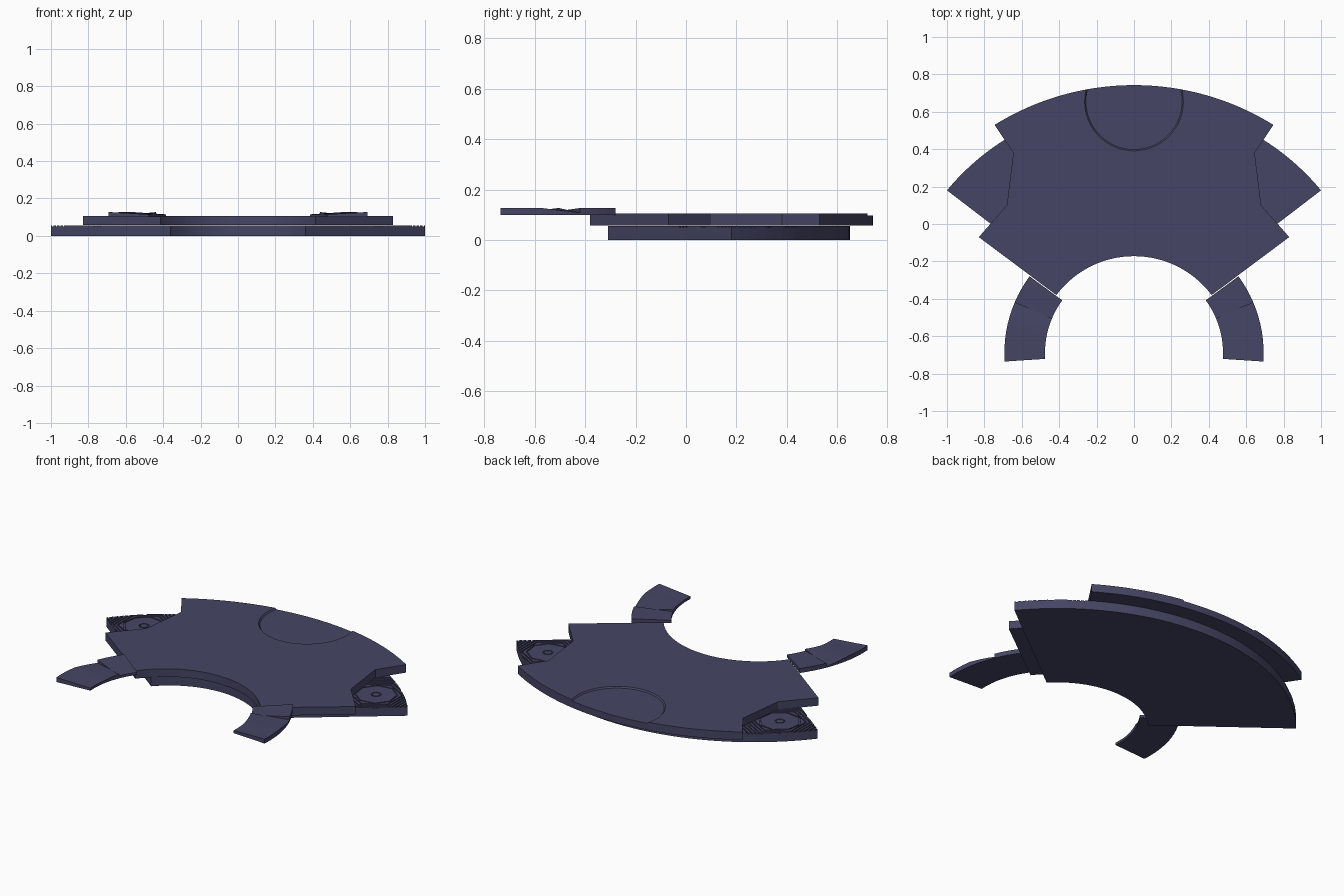
import bpy, bmesh
from math import sin, cos, radians, atan2, hypot, pi

if "Cube" in bpy.data.objects:
    bpy.data.objects.remove(bpy.data.objects["Cube"])

mat = bpy.data.materials.new("slate")
mat.diffuse_color = (0.06, 0.06, 0.13, 1)
mat.use_nodes = True
mat.node_tree.nodes["Principled BSDF"].inputs["Base Color"].default_value = mat.diffuse_color


def finish(name, bm):
    bmesh.ops.recalc_face_normals(bm, faces=bm.faces)
    me = bpy.data.meshes.new(name)
    bm.to_mesh(me)
    bm.free()
    ob = bpy.data.objects.new(name, me)
    me.materials.append(mat)
    bpy.context.collection.objects.link(ob)
    return ob


def arc(cy, start, end, n):
    # points between two points on a circle centred at (0, cy)
    a, b = (atan2(p[1] - cy, p[0]) for p in (start, end))
    r = hypot(start[0], start[1] - cy)
    return [(r * cos(a + (b - a) * i / n), cy + r * sin(a + (b - a) * i / n))
            for i in range(n + 1)]


def plate(name, outline, z0, z1):
    bm = bmesh.new()
    f = bm.faces.new([bm.verts.new((x, y, z0)) for x, y in outline])
    ext = bmesh.ops.extrude_face_region(bm, geom=[f])
    vs = [g for g in ext["geom"] if isinstance(g, bmesh.types.BMVert)]
    bmesh.ops.translate(bm, vec=(0, 0, z1 - z0), verts=vs)
    return finish(name, bm)


def cut(ob, cutter):
    m = ob.modifiers.new("cut", 'BOOLEAN')
    m.operation = 'DIFFERENCE'
    m.solver = 'EXACT'
    m.object = cutter
    bpy.context.view_layer.objects.active = ob
    bpy.ops.object.modifier_apply(modifier=m.name)
    bpy.data.objects.remove(cutter)


# Lower fan plate
lower = plate("lower_plate",
              arc(-0.649, (1, 0.18), (-1, 0.18), 48)
              + arc(-0.649, (-0.36, -0.31), (0.36, -0.31), 32), 0, 0.055)

# Nested polygon grooves on the exposed ends of the lower plate
bm = bmesh.new()
rings = [(0.022, 0.028, 16), (0.112, 0.12, 8)]
rings += [(0.14 + 0.022 * i, 0.148 + 0.022 * i, 6) for i in range(6)]
for sx in (-1, 1):
    for r0, r1, n in rings:
        loops = []
        for r, z in ((r0, 0.05), (r1, 0.05), (r1, 0.07), (r0, 0.07)):
            loops.append([bm.verts.new((sx * (0.77 + r * cos(2 * pi * i / n + pi / 6)),
                                        0.21 + r * sin(2 * pi * i / n + pi / 6), z))
                          for i in range(n)])
        for k in range(4):
            a, b = loops[k], loops[(k + 1) % 4]
            for i in range(n):
                j = (i + 1) % n
                bm.faces.new((a[i], a[j], b[j], b[i]))
cut(lower, finish("groove_cutter", bm))

# Upper fan plate with notched sides
notch = [(-0.645, 0.38), (-0.68, 0.10)]
upper = plate("upper_plate",
              arc(-0.67, (0.745, 0.53), (-0.745, 0.53), 48) + notch + [(-0.83, -0.07)]
              + arc(-0.69, (-0.415, -0.38), (0.415, -0.38), 32) + [(0.83, -0.07)]
              + [(-x, y) for x, y in reversed(notch)], 0.057, 0.105)

# Shallow round recess at the rear edge
bm = bmesh.new()
bmesh.ops.create_cone(bm, cap_ends=True, segments=64, radius1=0.257, radius2=0.271, depth=0.016)
bmesh.ops.translate(bm, vec=(0, 0.655, 0.105), verts=bm.verts)
cut(upper, finish("recess_cutter", bm))

# Curved arms, three wedge-topped segments each side
HI, MID, LO = 0.127, 0.115, 0.108
tops = [((HI, HI), (MID, MID)), ((LO, HI), (HI, MID)), ((HI, HI), (MID, MID))]
for side, sx in (("left", -1), ("right", 1)):
    for k, (outer, inner) in enumerate(tops):
        bm = bmesh.new()
        a0, a1, n = 36.3 - 13.35 * k, 36.3 - 13.35 * (k + 1), 4
        prev = None
        for i in range(n + 1):
            t = i / n
            a = radians(a0 + (a1 - a0) * t)
            sec = []
            for r, z in ((0.476, 0.1), (0.693, 0.1),
                         (0.693, outer[0] + (outer[1] - outer[0]) * t),
                         (0.476, inner[0] + (inner[1] - inner[0]) * t)):
                sec.append(bm.verts.new((sx * r * cos(a), -0.69 + r * sin(a), z)))
            if prev:
                for q in range(4):
                    p = (q + 1) % 4
                    bm.faces.new((prev[q], prev[p], sec[p], sec[q]))
            if i in (0, n):
                bm.faces.new(sec)
            prev = sec
        finish(f"{side}_arm_segment_{k + 1}", bm)
